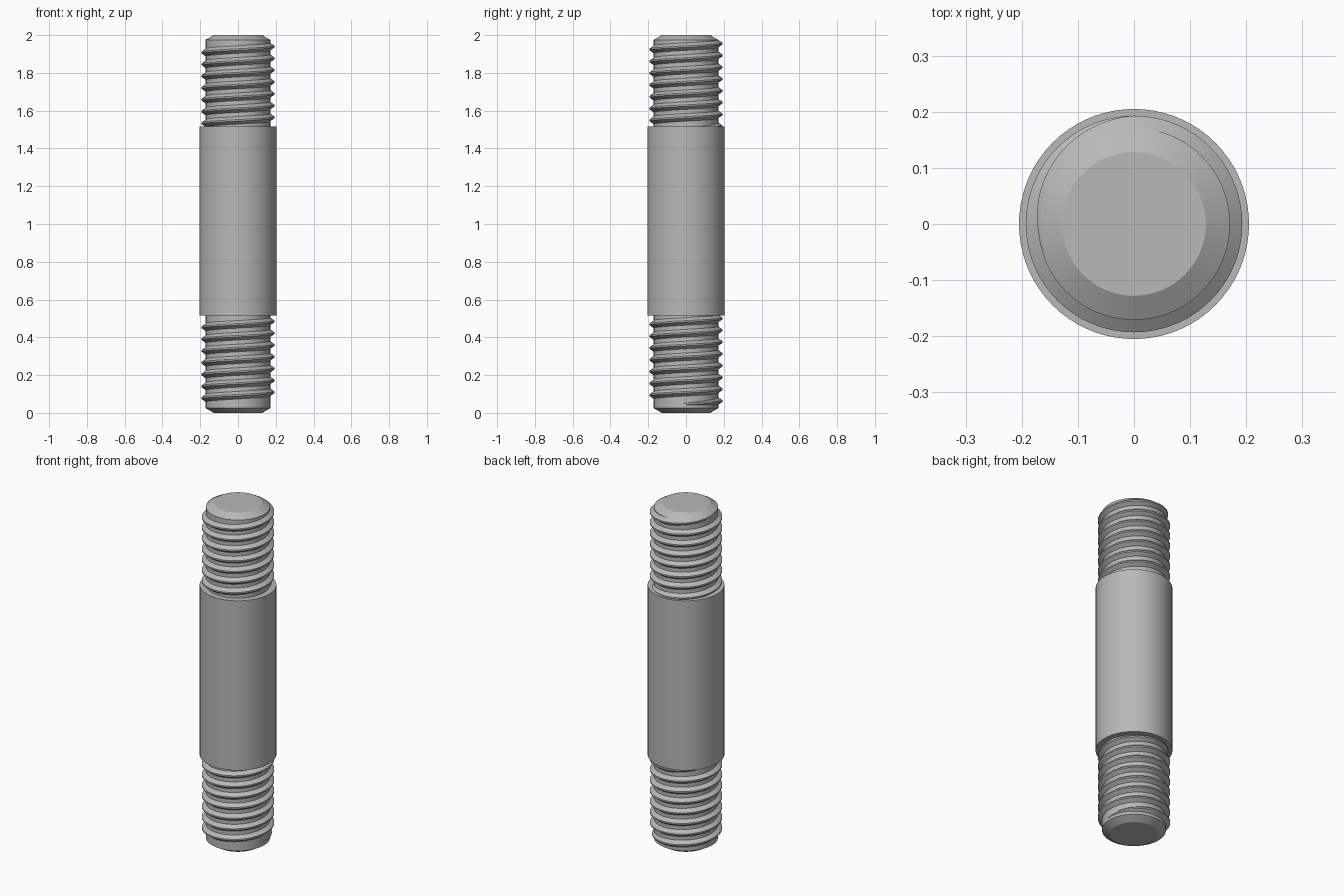
import bpy, bmesh, math

if "Cube" in bpy.data.objects:
    bpy.data.objects.remove(bpy.data.objects["Cube"], do_unlink=True)

STEEL = (0.48, 0.48, 0.48, 1)
SHANK_R, CREST_R, CORE_R, TIP_R = 0.205, 0.193, 0.171, 0.128
PITCH, SEGS, TURNS = 0.0625, 72, 7
FADE = math.radians(110)

steel = bpy.data.materials.new("plain steel")
steel.use_nodes = True
steel.diffuse_color = STEEL
steel.node_tree.nodes["Principled BSDF"].inputs["Base Color"].default_value = STEEL


def finish(name, bm):
    bmesh.ops.recalc_face_normals(bm, faces=bm.faces)
    mesh = bpy.data.meshes.new(name)
    bm.to_mesh(mesh)
    bm.free()
    mesh.materials.append(steel)
    obj = bpy.data.objects.new(name, mesh)
    bpy.context.collection.objects.link(obj)
    bpy.ops.object.select_all(action="DESELECT")
    obj.select_set(True)
    bpy.context.view_layer.objects.active = obj
    bpy.ops.object.shade_smooth_by_angle(angle=math.radians(20))


def lathe(name, profile):
    """Turned solid from (radius, z) points, closed by flat caps."""
    bm = bmesh.new()
    rings = []
    for r, z in profile:
        angles = [math.tau * i / SEGS for i in range(SEGS)]
        rings.append([bm.verts.new((r * math.cos(a), r * math.sin(a), z)) for a in angles])
    for low, high in zip(rings, rings[1:]):
        for i in range(SEGS):
            j = (i + 1) % SEGS
            bm.faces.new((low[i], low[j], high[j], high[i]))
    bm.faces.new(rings[0])
    bm.faces.new(rings[-1])
    finish(name, bm)


def thread(name, z_start):
    """Right-handed ridge, fading into the core at both ends."""
    bm = bmesh.new()
    full = TURNS * math.tau
    steps = int((full + 2 * FADE) / math.tau * SEGS)
    sections = []
    for i in range(steps + 1):
        t = -FADE + (full + 2 * FADE) * i / steps
        fade = max(0, 1 - max(-t, t - full, 0) / FADE)
        a = t + math.pi / 2
        z = z_start + PITCH * t / math.tau
        crest = CORE_R - 0.003 + (CREST_R - CORE_R + 0.003) * fade
        base = CORE_R - 0.004
        flat = 0.004
        foot = flat + 0.019 * (0.1 + 0.9 * fade)
        section = [(base, -foot), (crest, -flat), (crest, flat), (base, foot)]
        sections.append([bm.verts.new((r * math.cos(a), r * math.sin(a), z + dz))
                         for r, dz in section])
    for s, n in zip(sections, sections[1:]):
        for k in range(4):
            m = (k + 1) % 4
            bm.faces.new((s[k], s[m], n[m], n[k]))
    bm.faces.new(sections[0])
    bm.faces.new(sections[-1])
    finish(name, bm)


# Plain middle and the two chamfered ends
lathe("shank", [(SHANK_R, 0.515), (SHANK_R, 1.515)])
lathe("lower_core", [(TIP_R, 0), (CORE_R, 0.025), (CORE_R, 0.55)])
lathe("upper_core", [(CORE_R, 1.48), (CORE_R, 1.975), (TIP_R, 2)])

# Threads
thread("lower_thread", 0.0625)
thread("upper_thread", 1.5175)
